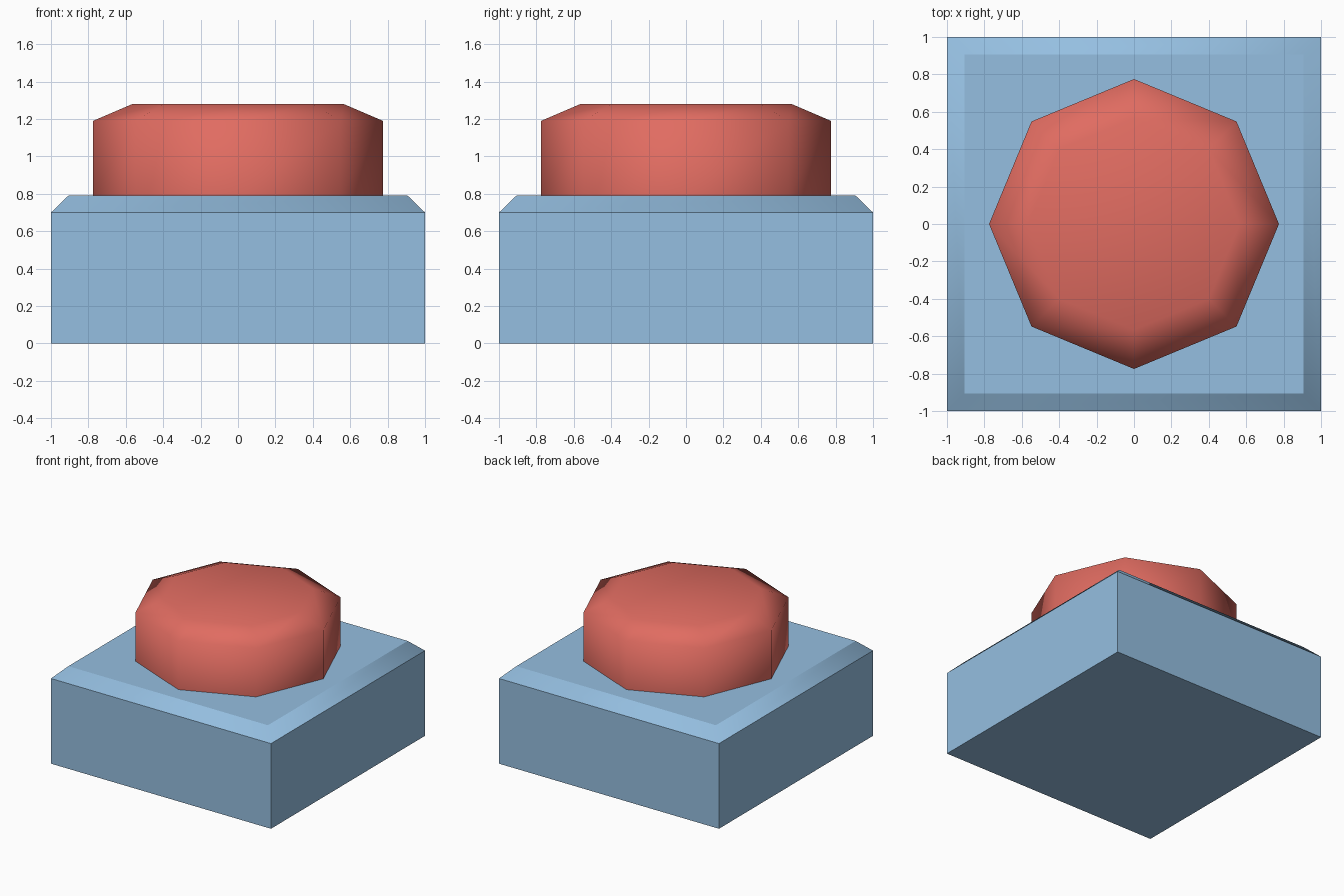
import bpy, bmesh, math

if "Cube" in bpy.data.objects:
    bpy.data.objects.remove(bpy.data.objects["Cube"])


def material(name, rgb):
    m = bpy.data.materials.new(name)
    m.diffuse_color = (*rgb, 1)
    m.use_nodes = True
    m.node_tree.nodes["Principled BSDF"].inputs["Base Color"].default_value = m.diffuse_color
    return m


def stacked_rings(name, sides, start, rings, mat, flat_caps, cap_bottom):
    """Loft regular polygons given as (corner radius, z)."""
    bm = bmesh.new()
    loops = [[bm.verts.new((r * math.cos(start + math.tau * i / sides),
                            r * math.sin(start + math.tau * i / sides), z))
              for i in range(sides)] for r, z in rings]
    for level, (a, b) in enumerate(zip(loops, loops[1:])):
        for i in range(sides):
            j = (i + 1) % sides
            f = bm.faces.new((a[i], a[j], b[j], b[i]))
            f.smooth = not flat_caps or level > 0
    top = bm.faces.new(loops[-1])
    top.smooth = not flat_caps
    if cap_bottom:
        bm.faces.new(loops[0][::-1])
    me = bpy.data.meshes.new(name)
    bm.to_mesh(me)
    bm.free()
    me.materials.append(mat)
    ob = bpy.data.objects.new(name, me)
    bpy.context.collection.objects.link(ob)
    return ob


blue = material("soft blue", (0.30, 0.52, 0.75))
red = material("coral red", (0.75, 0.15, 0.12))
d = math.sqrt(2)

# Square housing with chamfered top rim
stacked_rings("housing", 4, math.pi / 4,
              [(d, 0), (d, 0.70), (0.907 * d, 0.79)], blue, True, True)

# Smooth eight-sided push button
stacked_rings("push_button", 8, 0,
              [(0.775, 0.79), (0.775, 1.19), (0.565, 1.28)], red, False, False)
